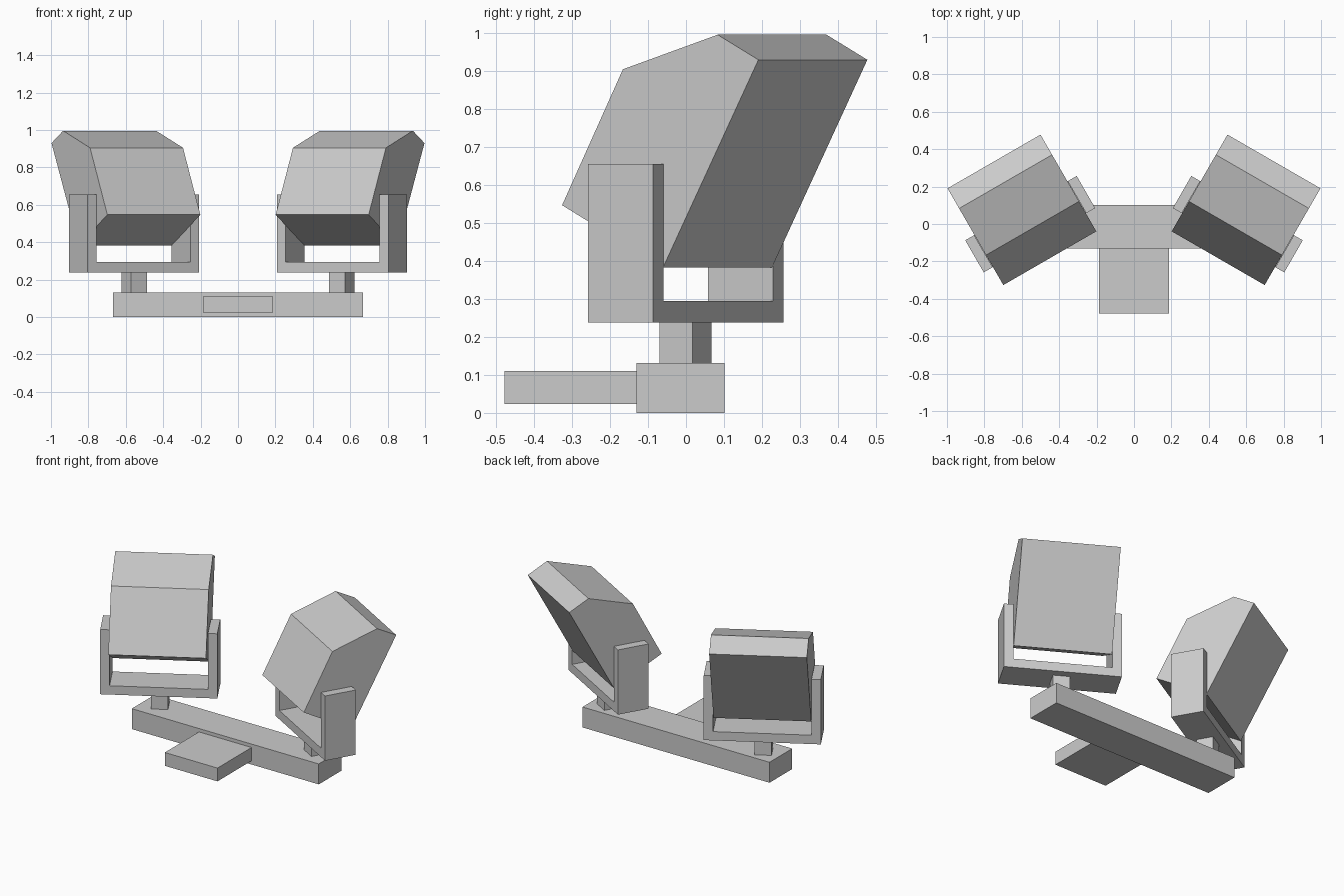
import bpy
import bmesh
from math import radians
from mathutils import Matrix

if "Cube" in bpy.data.objects:
    bpy.data.objects.remove(bpy.data.objects["Cube"])

# Frame of the right-hand head: turned outwards about its post
HEAD = Matrix.Translation((0.555, -0.001, 0)) @ Matrix.Rotation(radians(-30), 4, 'Z')


def prism(name, outline, axis, lo, hi, frame=None):
    """Extrude a 2D outline along x (outline = y,z) or y (outline = x,z).
    With a frame, place it there and mirror it to the other side."""
    bm = bmesh.new()
    verts = [bm.verts.new((lo, a, b) if axis == 'x' else (a, lo, b)) for a, b in outline]
    face = bm.faces.new(verts)
    ext = bmesh.ops.extrude_face_region(bm, geom=[face])
    moved = [g for g in ext['geom'] if isinstance(g, bmesh.types.BMVert)]
    d = hi - lo
    bmesh.ops.translate(bm, verts=moved, vec=(d, 0, 0) if axis == 'x' else (0, d, 0))
    if frame:
        bm.transform(frame)
    bmesh.ops.recalc_face_normals(bm, faces=bm.faces)
    mesh = bpy.data.meshes.new(name)
    bm.to_mesh(mesh)
    bm.free()
    obj = bpy.data.objects.new(name, mesh)
    bpy.context.collection.objects.link(obj)
    if frame:
        obj.modifiers.new("mirror", 'MIRROR').use_mirror_merge = False
    return obj


def rect(a0, a1, b0, b1):
    return [(a0, b0), (a1, b0), (a1, b1), (a0, b1)]


# Base bar and front mounting plate
prism("base_bar", rect(-0.13, 0.102, 0, 0.132), 'x', -0.668, 0.668)
prism("mounting_plate", rect(-0.478, -0.13, 0.024, 0.11), 'x', -0.188, 0.188)

# Short square posts
prism("post", rect(-0.05, 0.05, 0.132, 0.238), 'y', -0.05, 0.05, HEAD)

# U-shaped yokes
w, t = 0.344, 0.055
yoke = [(-w, 0.238), (w, 0.238), (w, 0.656), (w - t, 0.656),
        (w - t, 0.295), (t - w, 0.295), (t - w, 0.656), (-w, 0.656)]
prism("yoke", yoke, 'y', -0.099, 0.099, HEAD)

# Tilted lamp housings
lamp = [(0.387, 0.93), (0.263, 0.996), (-0.025, 0.905), (-0.21, 0.547), (0.097, 0.383)]
prism("lamp_housing", lamp, 'x', -0.287, 0.287, HEAD)
